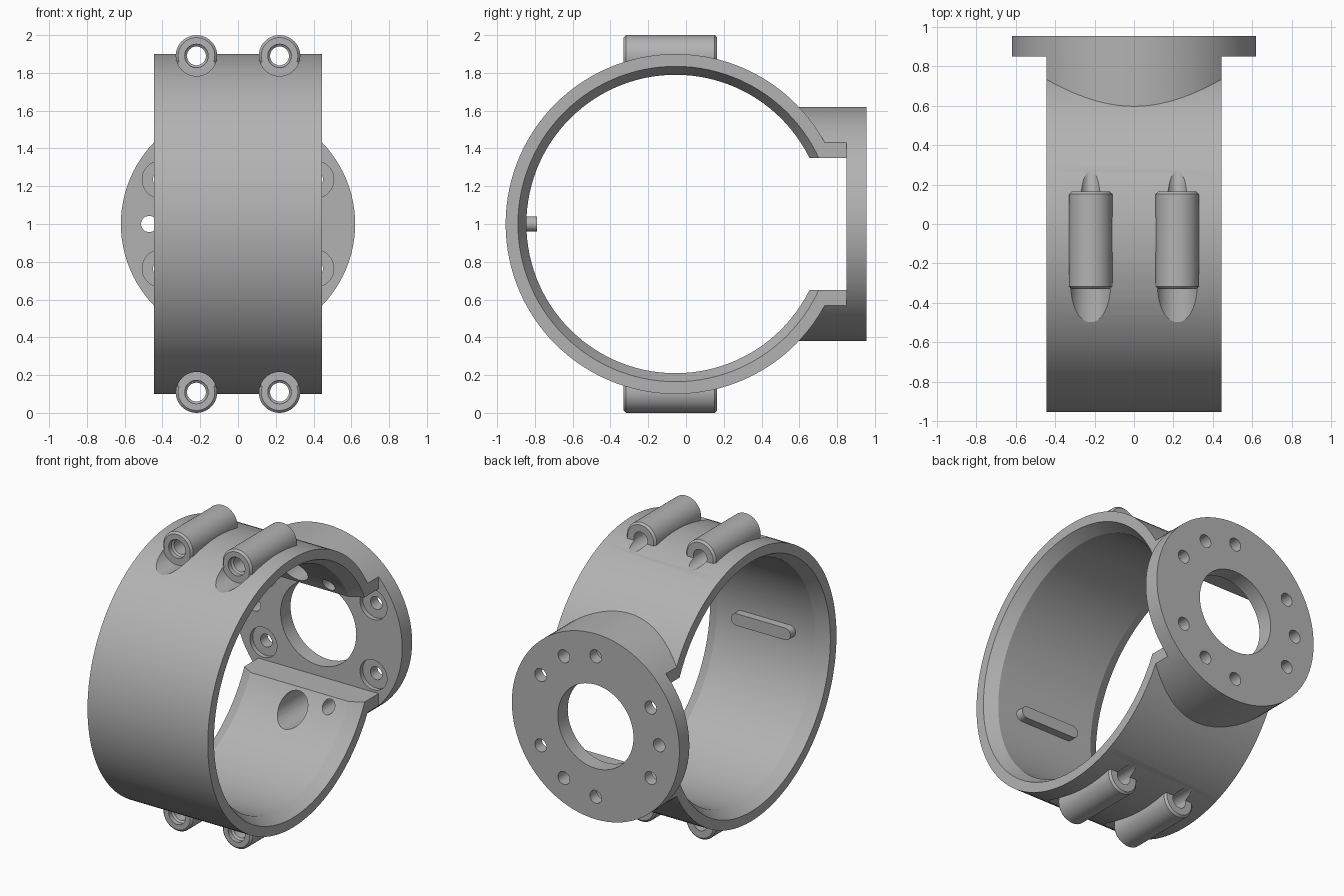
import bpy, bmesh, math
from mathutils import Matrix, Vector

cube = bpy.data.objects.get("Cube")
if cube:
    bpy.data.objects.remove(cube)

MID = Vector((0, -0.055, 1))       # centre of the ring
HALF = 0.445                       # half width of the ring
TURN = {"X": Matrix.Rotation(math.pi / 2, 4, "Y"),
        "Y": Matrix.Rotation(-math.pi / 2, 4, "X")}


def make(name, bm):
    bmesh.ops.recalc_face_normals(bm, faces=bm.faces)
    mesh = bpy.data.meshes.new(name)
    bm.to_mesh(mesh)
    bm.free()
    obj = bpy.data.objects.new(name, mesh)
    bpy.context.collection.objects.link(obj)
    return obj


def lathe(name, profile, axis, at, sides=48):
    """Closed solid from (radius, distance along axis) pairs."""
    bm = bmesh.new()
    rings = []
    for r, d in profile:
        angles = [math.tau * i / sides for i in range(sides)]
        rings.append([bm.verts.new((r * math.cos(a), r * math.sin(a), d)) for a in angles])
    for low, high in zip(rings, rings[1:]):
        for i in range(sides):
            j = (i + 1) % sides
            bm.faces.new((low[i], low[j], high[j], high[i]))
    bm.faces.new(rings[0])
    bm.faces.new(rings[-1])
    bm.transform(Matrix.Translation(at) @ TURN[axis])
    return make(name, bm)


def rod(name, r, start, end, x, z, sides=40):
    return lathe(name, [(r, start), (r, end)], "Y", Vector((x, 0, z)), sides)


def box(name, low, high):
    bm = bmesh.new()
    bmesh.ops.create_cube(bm, size=1)
    low, high = Vector(low), Vector(high)
    for v in bm.verts:
        v.co = (low + high) / 2 + v.co * (high - low)
    return make(name, bm)


def combine(target, tool, operation):
    mod = target.modifiers.new("combine", "BOOLEAN")
    mod.operation, mod.solver, mod.object = operation, "EXACT", tool
    bpy.context.view_layer.update()
    graph = bpy.context.evaluated_depsgraph_get()
    mesh = bpy.data.meshes.new_from_object(target.evaluated_get(graph))
    target.modifiers.clear()
    target.data = mesh
    bpy.data.objects.remove(tool)


def cut(target, tool):
    combine(target, tool, "DIFFERENCE")


# Mounting flange with the narrower boss behind it
flange = rod("flange", 0.62, 0.1, 0.955, 0, 1, 96)
for s in (-1, 1):
    xs = sorted((s * HALF, s * 1))
    cut(flange, box("side_trim", (xs[0], 0, 0), (xs[1], 0.85, 2)))

# Ring body
body = lathe("clamp_ring", [(0.9, -HALF), (0.9, HALF)], "X", MID, 120)
combine(body, flange, "UNION")

# Screw lugs on top and underneath, with relief in front
lugs = [(x, z) for x in (-0.22, 0.22) for z in (0.11, 1.89)]
for x, z in lugs:
    cut(body, rod("lug_relief", 0.107, -0.75, -0.33, x, z))
for x, z in lugs:
    profile = [(0.097, -0.33), (0.11, -0.317), (0.11, 0.152), (0.097, 0.165)]
    combine(body, lathe("lug", profile, "Y", Vector((x, 0, z))), "UNION")
for x, z in lugs:
    profile = [(0.062, -0.7), (0.062, -0.3), (0.05, -0.29), (0.05, 0.4)]
    cut(body, lathe("lug_hole", profile, "Y", Vector((x, 0, z)), 32))

# Bore with chamfered ends
bore = [(0.891, -0.545), (0.79, -0.365), (0.79, 0.365), (0.891, 0.545)]
cut(body, lathe("bore", bore, "X", MID, 120))

# Window behind the flange, and the central opening
cut(body, box("window", (-1, 0.3, 0.65), (1, 0.85, 1.35)))
cut(body, rod("centre_hole", 0.28, 0.3, 1.2, 0, 1, 64))

# Bolt holes, some with counterbores on the inner side
for angle in (30, 60, 90, 150, 180, 210, 270, 300, 330):
    a = math.radians(angle)
    x, z = 0.47 * math.cos(a), 1 + 0.47 * math.sin(a)
    cut(body, rod("bolt_hole", 0.043, 0.3, 1.2, x, z, 32))
    if angle not in (60, 180, 300):
        cut(body, rod("counterbore", 0.1, 0.3, 0.88, x, z))

# Rounded locating key inside the front wall
bm = bmesh.new()
outline = []
for s in (1, -1):
    for i in range(13):
        a = math.pi * (i / 12 - 0.5)
        outline.append(bm.verts.new((s * (0.18 + 0.04 * math.cos(a)), -0.86, 1 + s * 0.04 * math.sin(a))))
face = bm.faces.new(outline)
grown = bmesh.ops.extrude_face_region(bm, geom=[face])["geom"]
for v in grown:
    if isinstance(v, bmesh.types.BMVert):
        v.co.y = -0.79
key = make("locating_key", bm)

# Colour and shading
grey = bpy.data.materials.new("plain_grey")
grey.use_nodes = True
colour = (0.45, 0.45, 0.45, 1)
grey.diffuse_color = colour
grey.node_tree.nodes["Principled BSDF"].inputs["Base Color"].default_value = colour
for obj in (body, key):
    obj.data.materials.clear()
    obj.data.materials.append(grey)
    for poly in obj.data.polygons:
        poly.material_index = 0
    bpy.ops.object.select_all(action="DESELECT")
    obj.select_set(True)
    bpy.context.view_layer.objects.active = obj
    bpy.ops.object.shade_smooth_by_angle(angle=math.radians(25))
